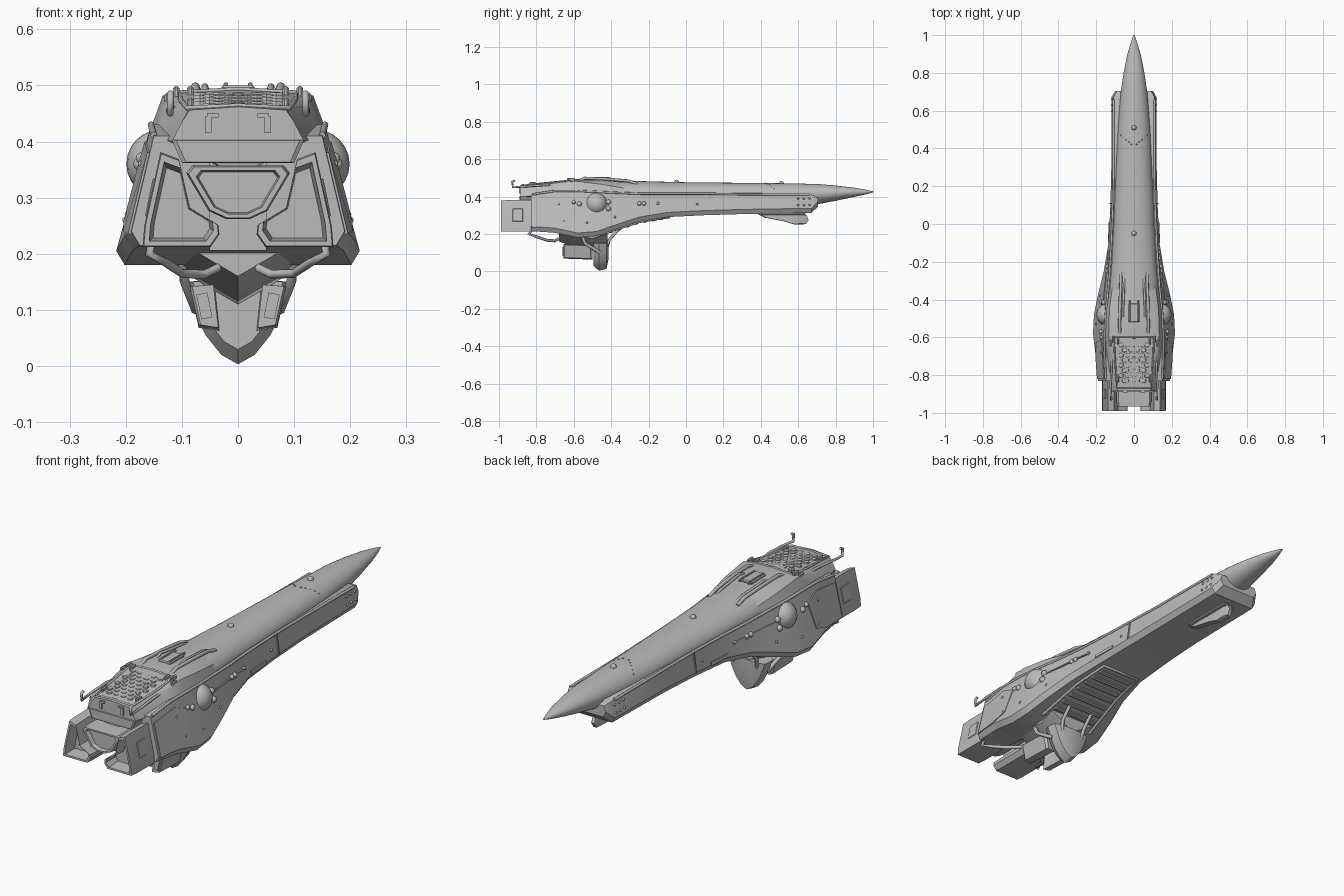
import bpy, bmesh, math
from mathutils import Vector, Matrix

if "Cube" in bpy.data.objects:
    bpy.data.objects.remove(bpy.data.objects["Cube"])

GREY = bpy.data.materials.new("hull grey")
GREY.diffuse_color = (0.5, 0.5, 0.5, 1)
GREY.use_nodes = True
GREY.node_tree.nodes["Principled BSDF"].inputs["Base Color"].default_value = GREY.diffuse_color


def finish(name, bm, mirror=False, angle=28):
    """Turn a bmesh into a named object with sharp edges kept by angle."""
    bmesh.ops.recalc_face_normals(bm, faces=bm.faces)
    for f in bm.faces:
        f.smooth = True
    for e in bm.edges:
        e.smooth = len(e.link_faces) == 2 and e.calc_face_angle(0) < math.radians(angle)
    me = bpy.data.meshes.new(name)
    bm.to_mesh(me)
    bm.free()
    return add(name, me, mirror)


def add(name, data, mirror):
    data.materials.append(GREY)
    ob = bpy.data.objects.new(name, data)
    bpy.context.collection.objects.link(ob)
    if mirror:
        ob.modifiers.new("mirror", 'MIRROR').use_mirror_merge = False
    return ob


def loft(name, rings, mirror=False, angle=28):
    bm = bmesh.new()
    vs = [[bm.verts.new(p) for p in r] for r in rings]
    n = len(rings[0])
    for a, b in zip(vs, vs[1:]):
        for i in range(n):
            j = (i + 1) % n
            bm.faces.new((a[i], a[j], b[j], b[i]))
    bm.faces.new(vs[0])
    bm.faces.new(vs[-1])
    return finish(name, bm, mirror, angle)


def sym(y, half):
    """Symmetric ring from half profile points (x, z), first and last on the centre."""
    return [(x, y, z) for x, z in half] + [(-x, y, z) for x, z in half[-2:0:-1]]


def nested(name, poly, steps, mirror=False):
    """Loft one xz outline through (y, scale) steps."""
    cx = sum(p[0] for p in poly) / len(poly)
    cz = sum(p[1] for p in poly) / len(poly)
    return loft(name, [[(cx + (x - cx) * s, y, cz + (z - cz) * s) for x, z in poly]
                       for y, s in steps], mirror)


def box(name, c, size, tilt=(0, 0, 0), mirror=False, bevel=0.0):
    bm = bmesh.new()
    bmesh.ops.create_cube(bm, size=1)
    bmesh.ops.scale(bm, vec=size, verts=bm.verts)
    if bevel:
        bmesh.ops.bevel(bm, geom=bm.edges[:], offset=bevel, segments=1, affect='EDGES')
    rot = (Matrix.Rotation(tilt[2], 4, 'Z') @ Matrix.Rotation(tilt[1], 4, 'Y')
           @ Matrix.Rotation(tilt[0], 4, 'X'))
    bmesh.ops.transform(bm, matrix=Matrix.Translation(c) @ rot, verts=bm.verts)
    return finish(name, bm, mirror)


def ball(name, spots, mirror=False, seg=12):
    bm = bmesh.new()
    for x, y, z, r in spots:
        bmesh.ops.create_uvsphere(bm, u_segments=seg, v_segments=max(6, seg // 2), radius=r,
                                  matrix=Matrix.Translation((x, y, z)))
    return finish(name, bm, mirror, 60)


def pipe(name, pts, r, mirror=True):
    cu = bpy.data.curves.new(name, 'CURVE')
    cu.dimensions, cu.bevel_depth, cu.bevel_resolution = '3D', r, 2
    cu.use_fill_caps = True
    sp = cu.splines.new('POLY')
    sp.points.add(len(pts) - 1)
    for p, co in zip(sp.points, pts):
        p.co = (*co, 1)
    return add(name, cu, mirror)


# Armoured hull: y, bottom half width, bottom z, top half width, top z
HULL = [(.705, .10, .345, .09, .395), (.67, .12, .312, .108, .41), (.3, .12, .306, .108, .412),
        (.1, .125, .30, .112, .415), (-.1, .135, .29, .12, .415), (-.25, .16, .265, .13, .415),
        (-.38, .192, .222, .14, .42), (-.48, .212, .188, .15, .425), (-.58, .217, .18, .155, .43),
        (-.70, .203, .206, .155, .43), (-.83, .19, .215, .15, .41)]


def hull_at(y):
    for a, b in zip(HULL, HULL[1:]):
        if b[0] <= y <= a[0]:
            t = (a[0] - y) / (a[0] - b[0])
            return [p + (q - p) * t for p, q in zip(a, b)]


def side_x(y, z):
    _, xb, zb, xt, zt = hull_at(y)
    return xb + (xt - xb) * (z - zb - .025) / (zt - zb - .025)


loft("main_hull", [sym(y, [(0, zb), (xb - .015, zb), (xb, zb + .025), (xt, zt), (0, zt)])
                   for y, xb, zb, xt, zt in HULL[:-1]])
loft("aft_side_hull", [[(.05, y, zb), (xb - .015, y, zb), (xb, y, zb + .025), (xt, y, zt), (.05, y, zt)]
                       for y, xb, zb, xt, zt in HULL[-2:]], True)


# Smooth fuselage with pointed nose: y, half width, top z, bottom z
FUS = [(1, .003, .428, .422), (.96, .017, .437, .411), (.9, .035, .447, .398), (.8, .055, .459, .377),
       (.7, .07, .467, .358), (.5, .086, .471, .335), (.2, .1, .474, .335), (0, .108, .476, .335),
       (-.2, .118, .481, .335), (-.35, .13, .487, .335), (-.5, .135, .49, .335)]
loft("fuselage", [[(w * math.cos(i * math.tau / 32), y,
                    (t + b) / 2 + (t - b) / 2 * math.sin(i * math.tau / 32)) for i in range(32)]
                  for y, w, t, b in FUS])

# Raised dorsal deck and its sloped rear face
loft("dorsal_deck", [sym(y, [(0, .34), (a, za), (b, zb), (c, zc), (0, zc + .006)])
                     for y, a, za, b, zb, c, zc in
                     [(-.3, .125, .41, .11, .44, .06, .472), (-.45, .148, .42, .13, .465, .095, .487),
                      (-.59, .155, .425, .134, .482, .1, .488), (-.7, .15, .41, .125, .465, .1, .474),
                      (-.87, .118, .40, .1, .435, .088, .458), (-.885, .118, .40, .1, .435, .086, .456)]])
nested("deck_rear_skirt", [(-.118, .403), (.118, .403), (.1, .362), (-.1, .362)],
       [(-.7, 1), (-.885, 1), (-.89, .93)])
box("deck_rear_slot", (.045, -.888, .447), (.02, .009, .008), mirror=True)
box("deck_rear_bracket", (.053, -.888, .43), (.012, .009, .03), mirror=True)

# Roof grid of hexagonal cells with border
bm = bmesh.new()
for r in range(8):
    for c in range(-2, 3):
        y = -.64 - r * .027
        x = (c + .5 * (r % 2)) * .034
        if abs(x) < .075:
            z = .4835 + (y + .64) * .1
            bmesh.ops.create_cone(bm, cap_ends=True, segments=6, radius1=.014, radius2=.012, depth=.008,
                                  matrix=Matrix.Translation((x, y, z)))
finish("roof_hex_cells", bm)
pipe("roof_border", [(0, -.6, .492), (.105, -.6, .486), (.102, -.7, .474), (.09, -.87, .459), (0, -.87, .463)], .005)

# Roof rails, centre hatch and rear hooks
for x, a, b, r in ((.07, -.26, -.58, .008), (.053, -.27, -.5, .006)):
    pipe("roof_rail", [(x, a, .468), (x, a - .05, .484), (x + .004, -.42, .493),
                       (x + .006, b + .04, .498), (x + .004, b, .482)], r)
box("centre_hatch", (0, -.47, .493), (.06, .1, .014), bevel=.004)
box("hatch_bar", (.022, -.46, .499), (.008, .11, .012), mirror=True, bevel=.002)
pipe("rear_hook", [(.112, -.68, .455), (.12, -.75, .462), (.123, -.85, .455), (.121, -.925, .449),
                   (.12, -.93, .478), (.12, -.915, .486)], .006)
for x, y, z in ((.11, -.61, .487), (.125, -.63, .475), (.085, -.62, .487), (.085, -.82, .466)):
    box("deck_post", (x, y, z), (.012, .035, .024), mirror=True, bevel=.004)

# Engines: two outer nozzles and a central one, with recessed faces
nested("outer_engine", [(.137, .378), (.105, .366), (.086, .282), (.037, .252), (.035, .236),
                        (.05, .214), (.168, .214), (.165, .25)],
       [(-.7, 1.03), (-.95, 1.03), (-.99, 1), (-.99, .86), (-.93, .76)], True)
nested("centre_engine", [(-.078, .355), (.078, .355), (.088, .342), (.05, .278), (.02, .264),
                         (-.02, .264), (-.05, .278), (-.088, .342)],
       [(-.68, 1), (-.94, 1.05), (-.965, 1), (-.965, .85), (-.945, .8)])
box("engine_side_plate", (.155, -.9, .3), (.008, .055, .07), (0, -.2, 0), True, .002)
pipe("engine_pipe", [(.15, -.8, .24), (.158, -.84, .2), (.13, -.8, .185), (.1, -.74, .165),
                     (.06, -.7, .163), (.035, -.68, .175)], .008)

# Sensor domes on the flanks with small studs
ball("flank_dome", [(.138, -.48, .36, .061)], True, 24)
ball("flank_stud", [(side_x(y, z), y, z, r) for y, z, r in
                    ((-.57, .36, .013), (-.6, .37, .011), (-.415, .37, .014), (-.415, .335, .014),
                     (-.25, .363, .012), (-.225, .363, .012), (-.15, .363, .008), (.06, .36, .006))], True)
ball("rivet", [(side_x(y, z), y, z, .006) for y, z in
               ((.6, .39), (.63, .39), (.66, .39), (.6, .355), (.63, .355), (.66, .355),
                (-.65, .27), (-.53, .26), (-.38, .29), (-.68, .36))], True, 8)
ball("spine_dome", [(0, .51, .471, .013), (0, -.05, .477, .013)])
ball("nose_rivet", [(k * .014, .41 + k * .012, .472 - k * k * .0012, .004) for k in range(1, 6)], True, 6)


# Thin plates on the flanks, following the hull slope
def flank(name, outline, t=.004):
    rows = [[(side_x(y, z) + d, y, z) for y, z in outline] for d in (-.004, t)]
    loft(name, rows, True)


flank("flank_rear_plate", [(-.82, .235), (-.82, .38), (-.68, .4), (-.61, .37), (-.63, .26), (-.7, .24)])
flank("flank_seam", [(-.4, .36), (-.14, .36), (-.14, .366), (-.4, .366)])
flank("flank_vent", [(-.1, .317), (.01, .32), (.01, .335), (-.1, .332)])
flank("flank_band", [(.105, .325), (.112, .325), (.112, .41), (.105, .41)])
pipe("flank_ledge", [(hull_at(y)[3], y, hull_at(y)[4]) for y in
                     (.66, .3, .1, -.1, -.25, -.38, -.48, -.58, -.7, -.82)], .006)

# Belly bay with frame and cross ribs
for i in range(7):
    y = -.13 - i * .045
    z = hull_at(y)[2]
    box("belly_rib", (0, y, z - .002), (.17 + i * .008, .018, .016), (.35, 0, 0), bevel=.003)
pipe("belly_frame", [(0, -.09, .29)] + [(.095 + .1 * (-.1 - y), y, hull_at(y)[2])
                                        for y in (-.09, -.25, -.38, -.46)], .007)

# Ventral stem, prow blade, side pods and struts
loft("ventral_stem", [sym(y, [(0, .11 + d), (.06, .145 + d), (.11, .175 + d), (.115, .22), (0, .24)])
                      for y, d in ((-.68, .05), (-.6, .02), (-.5, 0), (-.42, .03))])
prow = [(0, .003), (.03, .02), (.058, .055), (.08, .1), (.098, .15), (0, .155)]
loft("ventral_prow", [sym(y, [(x * s, .15 - (.15 - z) * s) for x, z in prow])
                      for y, s in ((-.495, .82), (-.465, 1), (-.425, .93), (-.415, .6))])
loft("ventral_pod", [[(x * s, y, z + d) for x, z in ((.046, .14), (.086, .137), (.07, .068), (.037, .063))]
                     for y, s, d in ((-.655, .95, .005), (-.65, 1, .005), (-.51, 1, 0), (-.5, .9, 0))], True)
box("pod_face", (.06, -.656, .107), (.02, .008, .045), (0, .2, 0), True)
pipe("ventral_strut", [(.1, -.56, .2), (.095, -.54, .15), (.075, -.46, .1)], .009)
pipe("ventral_brace", [(.06, -.36, .225), (.06, -.41, .17), (.05, -.43, .1)], .008)

# Fin below the nose and its mount
FIN = [(.37, .312), (.42, .287), (.52, .268), (.58, .25), (.64, .252), (.655, .275), (.645, .3), (.6, .312)]
loft("chin_fin", [[(x, .52 + (y - .52) * s, .285 + (z - .285) * s) for y, z in FIN]
                  for x, s in ((-.014, .9), (-.008, 1), (.008, 1), (.014, .9))])
box("chin_mount", (0, .52, .307), (.06, .24, .012), bevel=.004)
